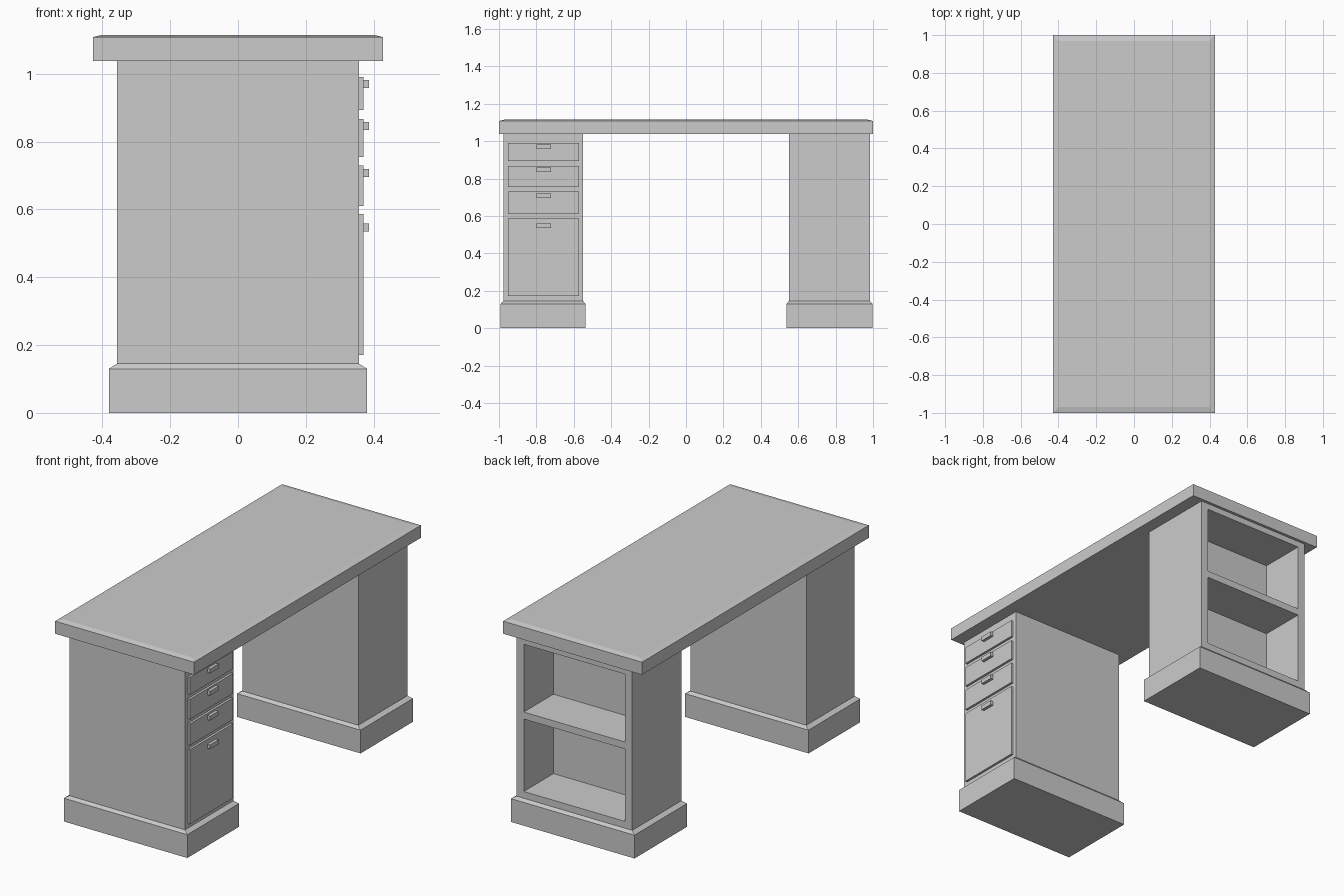
import bpy
import bmesh

if "Cube" in bpy.data.objects:
    bpy.data.objects.remove(bpy.data.objects["Cube"])


def box(name, x, y, z, inset=(0, 0), shoulder=None):
    """Box from (min, max) ranges; above 'shoulder' it slopes in by 'inset'."""
    levels = [(z[0], 0, 0)]
    if shoulder is not None:
        levels.append((shoulder, 0, 0))
    levels.append((z[1], inset[0], inset[1]))
    bm = bmesh.new()
    rings = []
    for h, ix, iy in levels:
        rings.append([bm.verts.new(p) for p in (
            (x[0] + ix, y[0] + iy, h), (x[1] - ix, y[0] + iy, h),
            (x[1] - ix, y[1] - iy, h), (x[0] + ix, y[1] - iy, h))])
    bm.faces.new(rings[0][::-1])
    bm.faces.new(rings[-1])
    for a, b in zip(rings, rings[1:]):
        for i in range(4):
            j = (i + 1) % 4
            bm.faces.new((a[i], a[j], b[j], b[i]))
    mesh = bpy.data.meshes.new(name)
    bm.to_mesh(mesh)
    bm.free()
    ob = bpy.data.objects.new(name, mesh)
    bpy.context.collection.objects.link(ob)
    return ob


def cut(target, cutter):
    mod = target.modifiers.new("opening", 'BOOLEAN')
    mod.operation = 'DIFFERENCE'
    mod.solver = 'EXACT'
    mod.object = cutter
    bpy.context.view_layer.objects.active = target
    bpy.ops.object.modifier_apply(modifier=mod.name)
    bpy.data.objects.remove(cutter)


BODY_X, BASE_X = 0.357, 0.381
BODY_Z, TOP_Z = 0.145, 1.038

# Desktop with a shallow sloped edge on top
box("desktop", (-0.428, 0.428), (-1, 1), (TOP_Z, 1.115), (0.028, 0.03), 1.108)

# Two pedestals on plinths with sloped shoulders
pedestals = {}
for name, y in (("drawer", (-0.977, -0.55)), ("shelf", (0.55, 0.984))):
    rim = 0.014
    box(name + "_plinth", (-BASE_X, BASE_X), (y[0] - rim, y[1] + rim),
        (0, BODY_Z), (BASE_X - BODY_X, rim), 0.13)
    pedestals[name] = box(name + "_pedestal", (-BODY_X, BODY_X), y, (BODY_Z, TOP_Z))

# Open shelves in the back end of the shelf pedestal
for z in ((0.183, 0.587), (0.626, 1.004)):
    cut(pedestals["shelf"], box("cutter", (-0.312, 0.312), (0.723, 1.1), z))

# Drawer fronts with small pulls
drawers = ((0.893, 0.99, 0.982), (0.755, 0.867, 0.858),
           (0.61, 0.73, 0.719), (0.171, 0.586, 0.559))
for i, (low, high, pull) in enumerate(drawers, 1):
    box(f"drawer_front_{i}", (BODY_X, 0.37), (-0.952, -0.573), (low, high))
    box(f"drawer_pull_{i}", (0.37, 0.387), (-0.798, -0.723), (pull - 0.024, pull))
